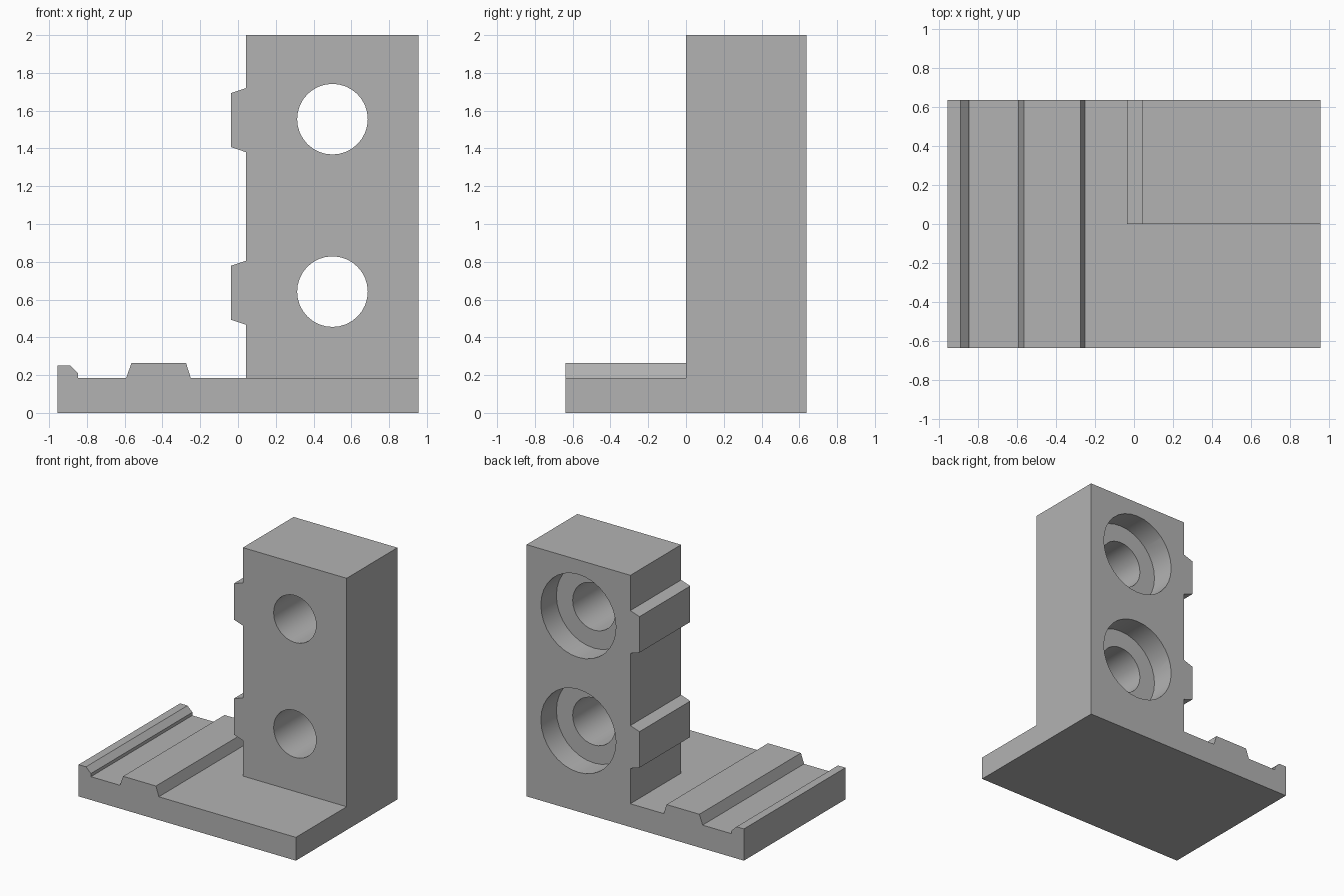
import bpy
import math

default = bpy.data.objects.get("Cube")
if default:
    bpy.data.objects.remove(default, do_unlink=True)

grey = bpy.data.materials.new("plain_grey")
grey.use_nodes = True
colour = (0.45, 0.45, 0.45, 1)
grey.diffuse_color = colour
grey.node_tree.nodes["Principled BSDF"].inputs["Base Color"].default_value = colour

RIGHT, HALF_DEPTH, BASE_TOP = 0.955, 0.637, 0.185


def extrude(name, outline, y0, y1):
    """Prism from an x-z outline, listed anticlockwise from the front."""
    n = len(outline)
    verts = [(x, y, z) for y in (y0, y1) for x, z in outline]
    faces = [tuple(range(n)), tuple(reversed(range(n, 2 * n)))]
    for i in range(n):
        j = (i + 1) % n
        faces.append((i, i + n, j + n, j))
    mesh = bpy.data.meshes.new(name)
    mesh.from_pydata(verts, [], faces)
    mesh.update()
    mesh.materials.append(grey)
    obj = bpy.data.objects.new(name, mesh)
    bpy.context.collection.objects.link(obj)
    return obj


def cut(target, cutter):
    bpy.context.view_layer.objects.active = target
    mod = target.modifiers.new("cut", "BOOLEAN")
    mod.operation = "DIFFERENCE"
    mod.solver = "EXACT"
    mod.object = cutter
    bpy.ops.object.modifier_apply(modifier=mod.name)
    bpy.data.objects.remove(cutter, do_unlink=True)


def circle(x, z, radius, sides=32):
    steps = [2 * math.pi * i / sides for i in range(sides)]
    return [(x + radius * math.cos(a), z + radius * math.sin(a)) for a in steps]


def side_key(z):
    """Tapered key on the left edge of the upright, listed downwards."""
    return [(0.043, z + 0.17), (-0.037, z + 0.143),
            (-0.037, z - 0.143), (0.043, z - 0.17)]


# Full outline: base, upright with keys, central rib and edge lip
outline = [(-RIGHT, 0), (RIGHT, 0), (RIGHT, 2), (0.043, 2)]
outline += side_key(1.55) + side_key(0.636)
outline += [(0.043, BASE_TOP), (-0.25, BASE_TOP), (-0.275, 0.264),
            (-0.564, 0.264), (-0.592, BASE_TOP), (-0.847, BASE_TOP),
            (-0.847, 0.21), (-0.89, 0.252), (-RIGHT, 0.252)]
bracket = extrude("angle_bracket", outline, -HALF_DEPTH, HALF_DEPTH)

# Upright occupies only the back half
front_space = [(-0.1, BASE_TOP), (1.2, BASE_TOP), (1.2, 2.2), (-0.1, 2.2)]
cut(bracket, extrude("front_cutter", front_space, -1, 0))

# Bolt holes with counterbores at the back
for height in (1.555, 0.642):
    cut(bracket, extrude("hole_cutter", circle(0.5, height, 0.187), -0.2, 1))
    cut(bracket, extrude("counterbore_cutter", circle(0.5, height, 0.33),
                         HALF_DEPTH - 0.195, 1))

# Smooth bores, sharp edges elsewhere
bpy.ops.object.select_all(action="DESELECT")
bracket.select_set(True)
bpy.context.view_layer.objects.active = bracket
bpy.ops.object.shade_smooth_by_angle(angle=math.radians(15))
